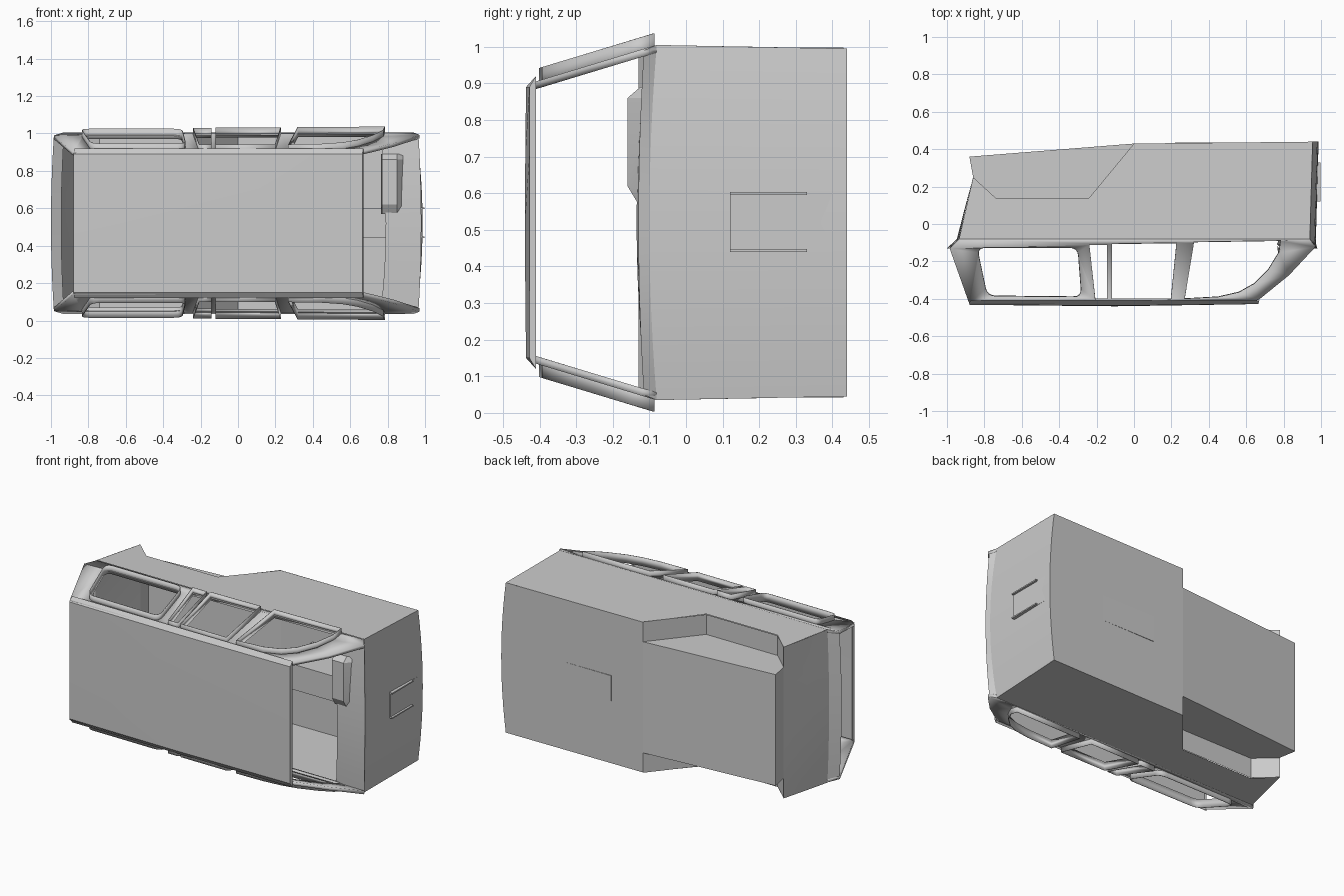
import bpy, bmesh, math
from mathutils import Vector

if "Cube" in bpy.data.objects:
    bpy.data.objects.remove(bpy.data.objects["Cube"])

ZC = 0.52                                    # mirror plane between the two sides


def finish(name, bm, thick=0.0):
    bmesh.ops.remove_doubles(bm, verts=bm.verts, dist=1e-5)
    bmesh.ops.recalc_face_normals(bm, faces=bm.faces)
    me = bpy.data.meshes.new(name)
    bm.to_mesh(me)
    bm.free()
    for p in me.polygons:
        p.use_smooth = True
    me.set_sharp_from_angle(angle=math.radians(25))
    ob = bpy.data.objects.new(name, me)
    bpy.context.collection.objects.link(ob)
    if thick:
        mod = ob.modifiers.new("thickness", "SOLIDIFY")
        mod.thickness = thick
        mod.offset = 0
    return ob


def sheet(name, rows, closed=False, thick=0.0):
    """Grid surface through rows of points."""
    bm = bmesh.new()
    vs = [[bm.verts.new(p) for p in r] for r in rows]
    n = len(vs[0])
    for a, b in zip(vs, vs[1:]):
        for i in range(n if closed else n - 1):
            j = (i + 1) % n
            bm.faces.new((a[i], a[j], b[j], b[i]))
    return finish(name, bm, thick)


def panel(name, pts):
    bm = bmesh.new()
    bm.faces.new([bm.verts.new(p) for p in pts])
    return finish(name, bm)


def box(name, x, y, z):
    bm = bmesh.new()
    bmesh.ops.create_cube(bm, size=1)
    for v in bm.verts:
        v.co = [(r[0] + r[1]) / 2 + c * (r[1] - r[0]) for c, r in zip(v.co, (x, y, z))]
    return finish(name, bm)


def rounded(pts, r, n=4):
    """Polygon with rounded corners."""
    out = []
    for i, p in enumerate(pts):
        p = Vector(p)
        a, b = Vector(pts[i - 1]), Vector(pts[(i + 1) % len(pts)])
        p0, p1 = p + (a - p).normalized() * r, p + (b - p).normalized() * r
        for k in range(n + 1):
            t = k / n
            out.append(tuple(p0 * (1 - t) ** 2 + p * 2 * t * (1 - t) + p1 * t * t))
    return out


def bowed(x, y, half, bulge_x, bulge_y=0.0, n=12):
    """Row across the width, bowed at the middle."""
    return [(x + bulge_x * (1 - t * t), y + bulge_y * (1 - t * t), ZC + half * t)
            for t in (2 * i / n - 1 for i in range(n + 1))]


def half_at(y):                              # side wall leans in towards the roof
    return 0.385 + (y + 0.41) / 0.33 * 0.10


# Window openings in side view (x, y)
windows = {
    "rear_window": rounded([(-.84, -.125), (-.30, -.125), (-.28, -.39), (-.785, -.385)], .045),
    "vent_window": [(-.24, -.11), (-.142, -.11), (-.142, -.40), (-.208, -.40)],
    "middle_window": [(-.12, -.105), (.228, -.10), (.198, -.40), (-.12, -.40)],
    "front_window": [(.27, -.40), (.32, -.095), (.785, -.088), (.775, -.15),
                     (.72, -.24), (.64, -.32), (.56, -.365), (.45, -.39)],
}
upper = [(-.88, -.425), (.62, -.42), (.67, -.40), (.83, -.27), (.97, -.12),
         (.94, -.08), (-.935, -.08), (-.985, -.13)]
arch = [(0, .43), (-.24, .14), (-.74, .14), (-.86, .25)]
lower = [(-.935, -.08), (.94, -.08), (.955, .44)] + arch


# Flat side frame with the windows cut out, as a filled curve
cu = bpy.data.curves.new("side_outline", "CURVE")
cu.dimensions = "2D"
cu.fill_mode = "BOTH"
for loop in [upper] + list(windows.values()):
    sp = cu.splines.new("POLY")
    sp.points.add(len(loop) - 1)
    for q, p in zip(sp.points, loop):
        q.co = (p[0], p[1], 0, 1)
    sp.use_cyclic_u = True
tmp = bpy.data.objects.new("side_outline", cu)
bpy.context.collection.objects.link(tmp)
bpy.context.view_layer.update()
flat = bpy.data.meshes.new_from_object(tmp.evaluated_get(bpy.context.evaluated_depsgraph_get()))
bpy.data.objects.remove(tmp)

for side, s in (("right", 1), ("left", -1)):
    # Window frame side, leaning inward
    bm = bmesh.new()
    bm.from_mesh(flat)
    for v in bm.verts:
        v.co.z = ZC + s * (half_at(v.co.y) - .010)
    finish(side + "_window_panel", bm, .02)
    # Raised rims round each window
    for wname, loop in windows.items():
        sheet(f"{side}_{wname}_rim",
              [[(x, y, ZC + s * (half_at(y) + d)) for x, y in loop] for d in (-.02, .034)],
              closed=True, thick=.004)
    # Lower side wall
    panel(side + "_lower_side",
          [(x, y, ZC + s * (.485 - (y + .08) * .019)) for x, y in lower])
    # Wheel well liner and inner wall
    sheet(side + "_wheel_well", [[(x, y, ZC + s * h) for x, y in arch] for h in (.352, .478)])
    panel(side + "_well_wall", [(x, y, ZC + s * .352) for x, y in arch + [(-.88, .36)]])

# Roof slab with a slight crown
sheet("roof", [
    [(-.875, -.41, ZC + .40 * t) for t in (-1, -.5, 0, .5, 1)],
    [(-.88, -.432, ZC + .37 * t) for t in (-1, -.5, 0, .5, 1)],
    [(-.1, y, ZC + .37 * t) for t, y in zip((-1, -.5, 0, .5, 1), (-.437, -.439, -.44, -.439, -.437))],
    [(.665, -.428, ZC + .37 * t) for t in (-1, -.5, 0, .5, 1)],
    [(.67, -.41, ZC + .40 * t) for t in (-1, -.5, 0, .5, 1)]])
for s in (1, -1):
    sheet("roof_edge", [[(-.88, -.432, ZC + s * .37), (-.1, -.437, ZC + s * .37), (.665, -.428, ZC + s * .37)],
                        [(-.875, -.41, ZC + s * .40), (-.1, -.41, ZC + s * .40), (.67, -.41, ZC + s * .40)]])

# Nose and cowl running back to the dashboard
sheet("nose", [bowed(.955, .44, .475, .032), bowed(.94, -.08, .485, .032, -.02)])
sheet("cowl", [bowed(.94, -.08, .485, .032, -.02), bowed(.965, -.115, .47, .015, -.015),
               bowed(.765, -.11, .45, .025, -.025), bowed(.78, -.06, .45, .025, -.02)])

# Tail panel and its lower lip
sheet("tail", [bowed(-.93, -.10, .47, -.015), bowed(-.985, -.13, .46, -.015),
               bowed(-.935, -.08, .485, -.012), bowed(-.90, .08, .482, -.006),
               bowed(-.86, .25, .479, 0)])
sheet("tail_lip", [bowed(-.86, .25, .352, 0), bowed(-.88, .36, .352, 0)])

# Floor, narrower between the wheel wells
sheet("front_floor", [bowed(.955, .44, .475, .032), bowed(0, .43, .476, 0)])
sheet("rear_floor", [bowed(0, .43, .352, 0), bowed(-.88, .36, .352, 0)])

# Centre console and instrument hood
box("console", (.22, .985), (.12, .436), (.44, .60))
for z in (.44, .595):
    box("nose_bar", (.95, .998), (.12, .33), (z, z + .008))
sheet("instrument_hood", [
    [(x, -.10, z) for z in (.57, .60, .86, .89)] if k in (0, 3) else
    [(x, y, z) for z, y in ((.57, -.13), (.62, -.16), (.86, -.16), (.89, -.125))]
    for k, x in enumerate((.765, .77, .85, .90))])
